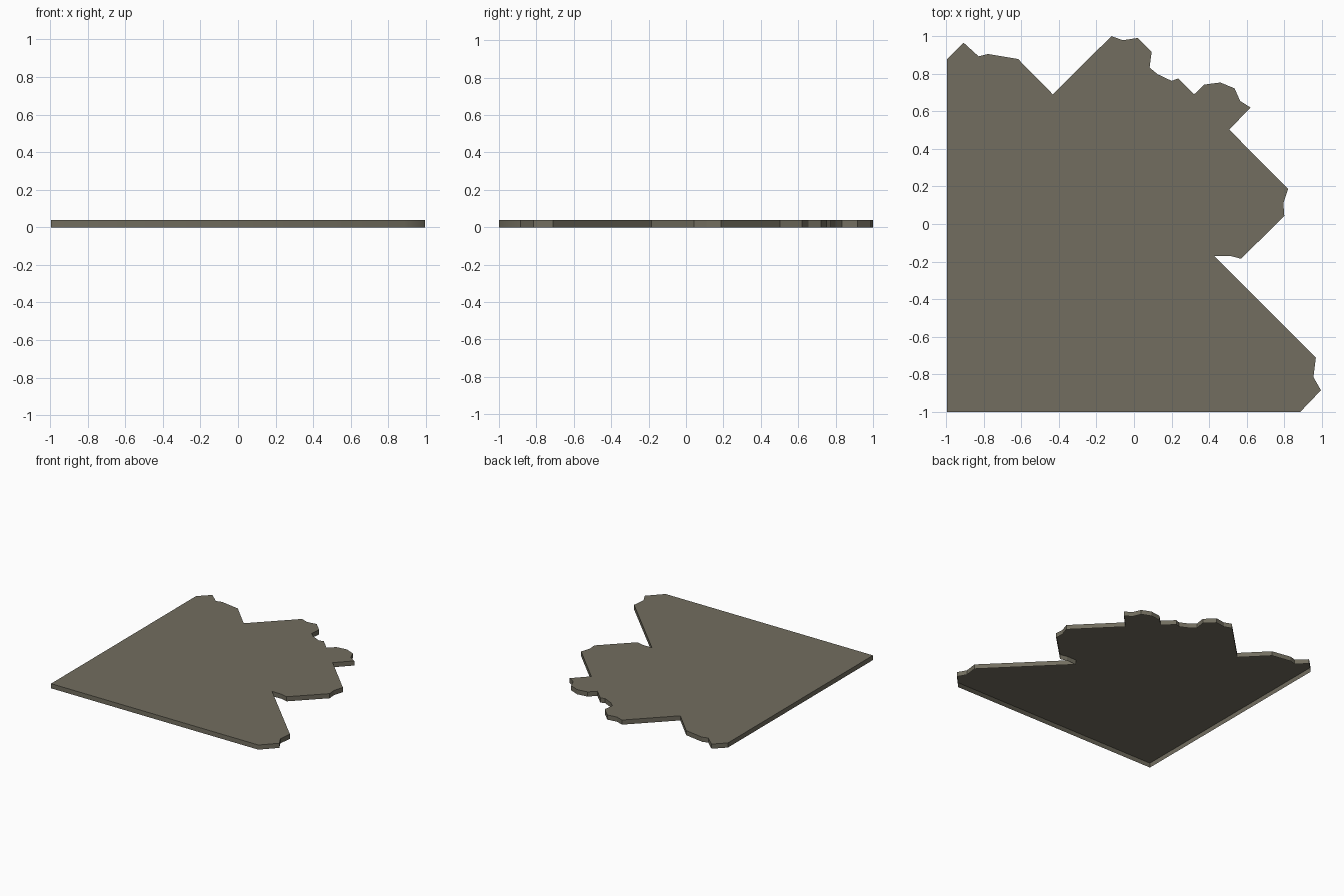
import bpy, bmesh

if "Cube" in bpy.data.objects:
    bpy.data.objects.remove(bpy.data.objects["Cube"])

THICKNESS = 0.038

# Outline seen from above: two straight edges and a jagged broken side
OUTLINE = [
    (-0.995, -1), (0.885, -1), (0.995, -0.885), (0.955, -0.815), (0.968, -0.71),
    (0.428, -0.17), (0.513, -0.17), (0.57, -0.185), (0.8, 0.043),
    (0.795, 0.11), (0.82, 0.187), (0.507, 0.502), (0.62, 0.62),
    (0.565, 0.655), (0.535, 0.722), (0.46, 0.753), (0.373, 0.742),
    (0.32, 0.69), (0.235, 0.774), (0.2, 0.762), (0.124, 0.798),
    (0.083, 0.833), (0.094, 0.917), (0.02, 0.99), (-0.06, 0.978),
    (-0.12, 1.0), (-0.432, 0.69), (-0.617, 0.878), (-0.777, 0.905),
    (-0.827, 0.892), (-0.907, 0.965), (-0.995, 0.878),
]

stone = bpy.data.materials.new("grey_brown_stone")
stone.diffuse_color = (0.168, 0.155, 0.115, 1)
stone.use_nodes = True
stone.node_tree.nodes["Principled BSDF"].inputs["Base Color"].default_value = stone.diffuse_color

# Broken floor slab: top sheet with side walls hanging down, open underneath
bm = bmesh.new()
top = bm.faces.new([bm.verts.new((x, y, THICKNESS)) for x, y in OUTLINE])
rim = bmesh.ops.extrude_edge_only(bm, edges=list(top.edges))["geom"]
bmesh.ops.translate(bm, vec=(0, 0, -THICKNESS),
                    verts=[v for v in rim if isinstance(v, bmesh.types.BMVert)])
bmesh.ops.recalc_face_normals(bm, faces=bm.faces)
bm.normal_update()
if top.normal.z < 0:
    bmesh.ops.reverse_faces(bm, faces=bm.faces)

# Crisp edges everywhere except the softened front right corner
for face in bm.faces:
    face.smooth = True
for edge in bm.edges:
    edge.smooth = all(abs(v.co.x - 0.885) < 0.001 and v.co.y < -0.99 for v in edge.verts)

mesh = bpy.data.meshes.new("broken_floor_slab")
bm.to_mesh(mesh)
bm.free()
mesh.materials.append(stone)
slab = bpy.data.objects.new("broken_floor_slab", mesh)
bpy.context.collection.objects.link(slab)
